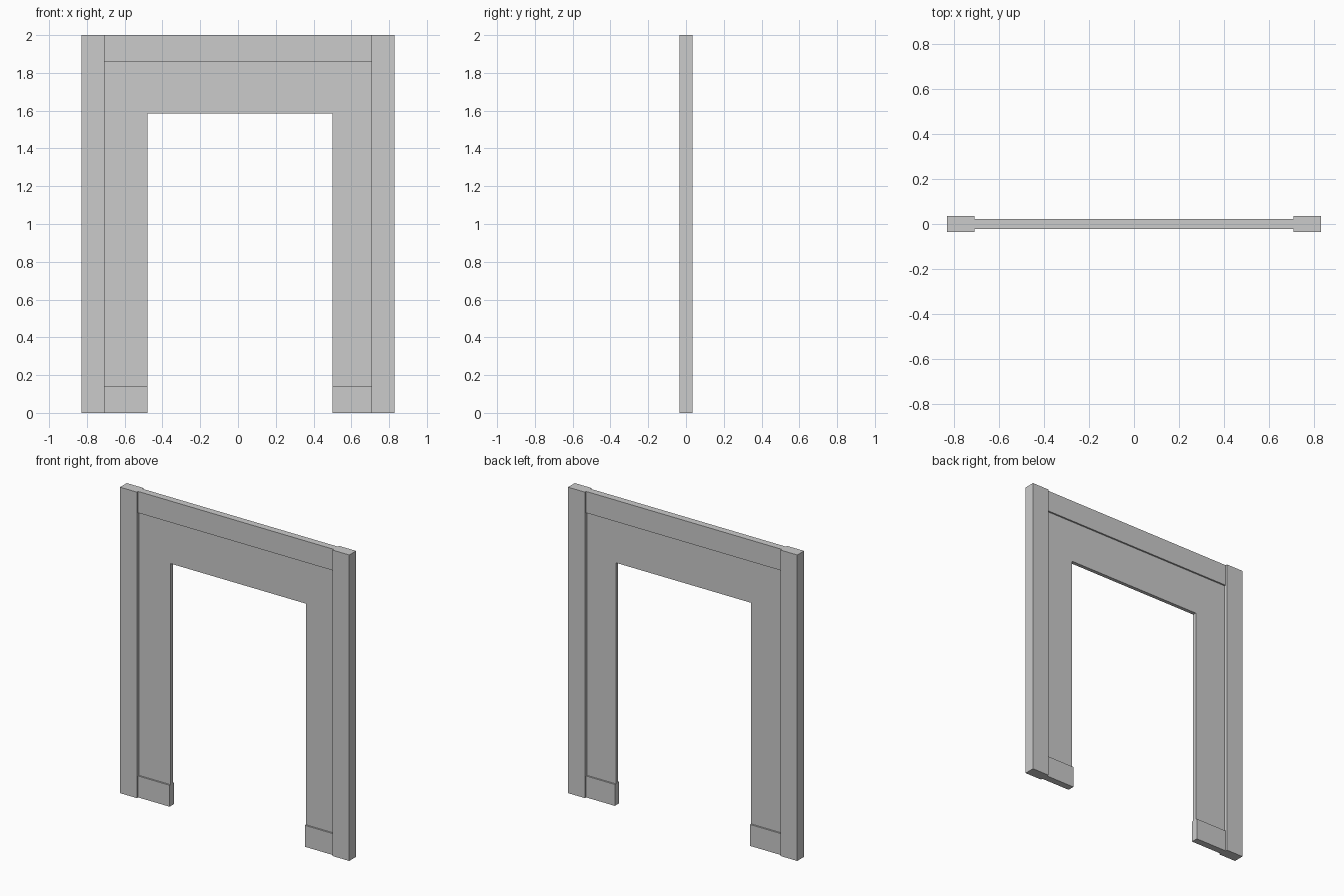
import bpy, bmesh

if "Cube" in bpy.data.objects:
    bpy.data.objects.remove(bpy.data.objects["Cube"])

HALF_W, POST_IN, TOP = 0.829, 0.707, 2.0
OPEN_L, OPEN_R, OPEN_TOP = -0.479, 0.499, 1.585


def extrude_profile(name, points, depth):
    """Extrude an x-z outline symmetrically about y = 0."""
    bm = bmesh.new()
    face = bm.faces.new([bm.verts.new((x, -depth / 2, z)) for x, z in points])
    out = bmesh.ops.extrude_face_region(bm, geom=[face])
    verts = [v for v in out["geom"] if isinstance(v, bmesh.types.BMVert)]
    bmesh.ops.translate(bm, verts=verts, vec=(0, depth, 0))
    bmesh.ops.recalc_face_normals(bm, faces=bm.faces)
    mesh = bpy.data.meshes.new(name)
    bm.to_mesh(mesh)
    bm.free()
    obj = bpy.data.objects.new(name, mesh)
    bpy.context.collection.objects.link(obj)
    return obj


def board(name, x0, x1, z0, z1, depth):
    return extrude_profile(name, [(x0, z0), (x1, z0), (x1, z1), (x0, z1)], depth)


# Thick outer posts
board("left_post", -HALF_W, -POST_IN, 0, TOP, 0.07)
board("right_post", POST_IN, HALF_W, 0, TOP, 0.07)

# Top rail and the two short bottom rails beside the doorway
board("top_rail", -POST_IN, POST_IN, 1.86, TOP, 0.045)
board("left_bottom_rail", -POST_IN, OPEN_L, 0, 0.14, 0.045)
board("right_bottom_rail", OPEN_R, POST_IN, 0, 0.14, 0.045)

# Thin wall panel with the doorway cut out of its outline
extrude_profile("wall_panel", [
    (-POST_IN, 0.14), (OPEN_L, 0.14), (OPEN_L, OPEN_TOP), (OPEN_R, OPEN_TOP),
    (OPEN_R, 0.14), (POST_IN, 0.14), (POST_IN, 1.86), (-POST_IN, 1.86)], 0.024)
